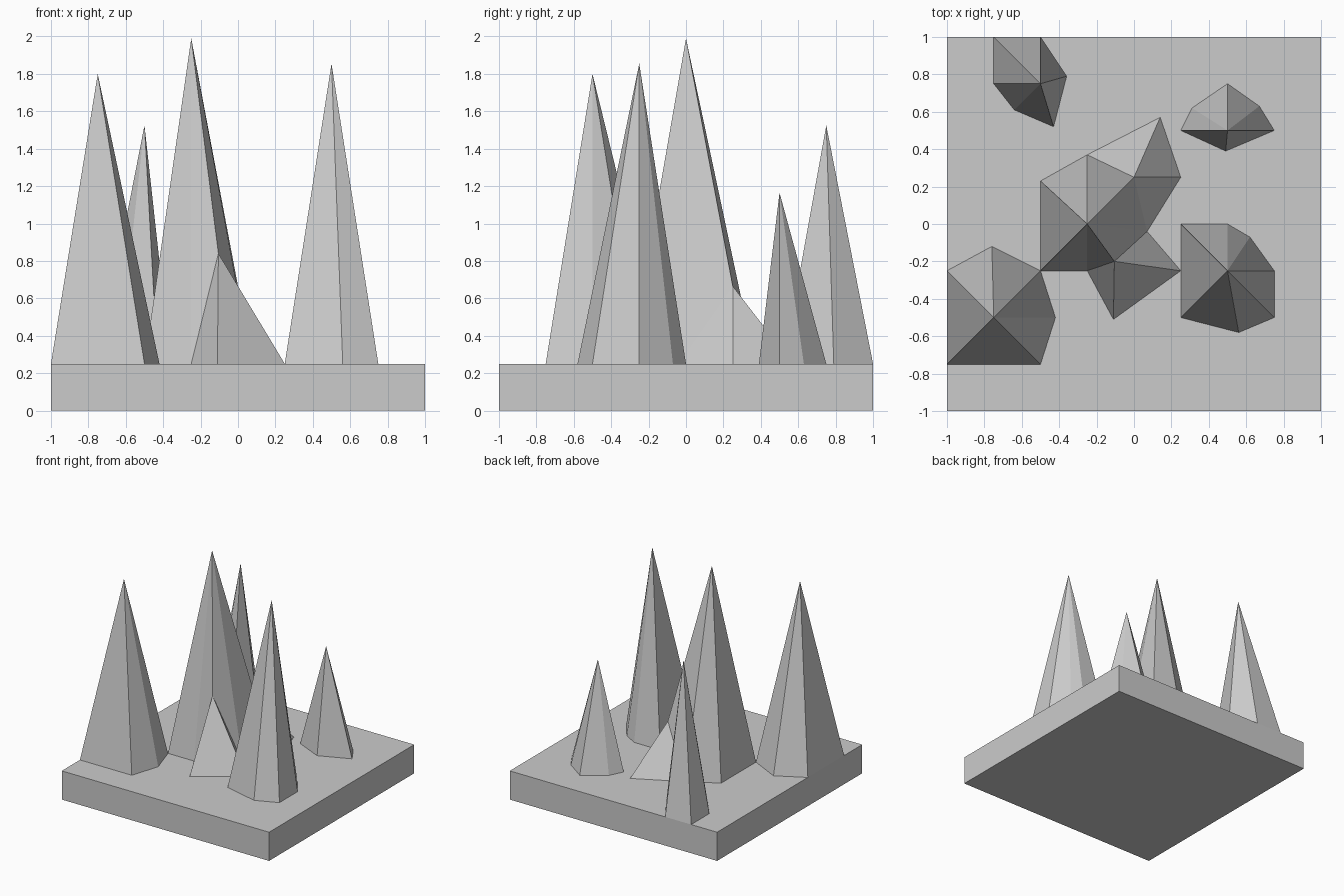
import bpy, bmesh

if "Cube" in bpy.data.objects:
    bpy.data.objects.remove(bpy.data.objects["Cube"])

TOP = 0.25  # height of the slab's upper face


def rock(name, fans):
    """Facets fanning down from each apex along a counter-clockwise rim."""
    bm = bmesh.new()
    for apex, rim, closed in fans:
        pts = [(p[0], p[1], p[2] if len(p) > 2 else TOP) for p in rim]
        if closed:
            pts.append(pts[0])
        for a, b in zip(pts, pts[1:]):
            bm.faces.new([bm.verts.new(p) for p in (apex, a, b)])
    bmesh.ops.remove_doubles(bm, verts=bm.verts, dist=0.0005)
    mesh = bpy.data.meshes.new(name)
    bm.to_mesh(mesh)
    bm.free()
    bpy.context.collection.objects.link(bpy.data.objects.new(name, mesh))


# Square slab
bpy.ops.mesh.primitive_cube_add(size=1, location=(0, 0, TOP / 2))
slab = bpy.context.object
slab.name = "base_slab"
slab.scale = (2, 2, TOP)

# Free-standing spikes: apex, then the rim where they meet the slab
spikes = {
    "front_left_spike": ((-0.75, -0.5, 1.8), [
        (-1, -0.25), (-1, -0.75), (-0.5, -0.75),
        (-0.42, -0.5), (-0.5, -0.25), (-0.76, -0.12)]),
    "front_right_spike": ((0.5, -0.25, 1.855), [
        (0.25, 0), (0.25, -0.5), (0.56, -0.58), (0.75, -0.5),
        (0.75, -0.25), (0.62, -0.07), (0.5, 0)]),
    "back_right_spike": ((0.5, 0.5, 1.165), [
        (0.25, 0.5), (0.49, 0.39), (0.75, 0.5),
        (0.67, 0.63), (0.5, 0.75), (0.31, 0.62)]),
    "back_left_spike": ((-0.5, 0.75, 1.525), [
        (-0.75, 1), (-0.75, 0.75), (-0.64, 0.61),
        (-0.43, 0.52), (-0.36, 0.79), (-0.5, 1)]),
}
for name, (apex, rim) in spikes.items():
    rock(name, [(apex, rim, True)])

# Tall central spike with a low shoulder in front and one behind
peak = (-0.25, 0, 1.99)
front = (-0.105, -0.2, 0.84)
back = (0, 0.25, 0.665)
notch, foot_f, foot_b = (0.07, -0.04), (-0.25, -0.25), (-0.25, 0.37)
rock("central_spike", [
    (peak, [(-0.5, 0.23), (-0.5, -0.25), foot_f, front, notch, back, foot_b], True),
    (front, [foot_f, (-0.11, -0.51), (0.25, -0.25), notch], False),
    (back, [notch, (0.25, 0.25), (0.14, 0.57), foot_b], False),
])
